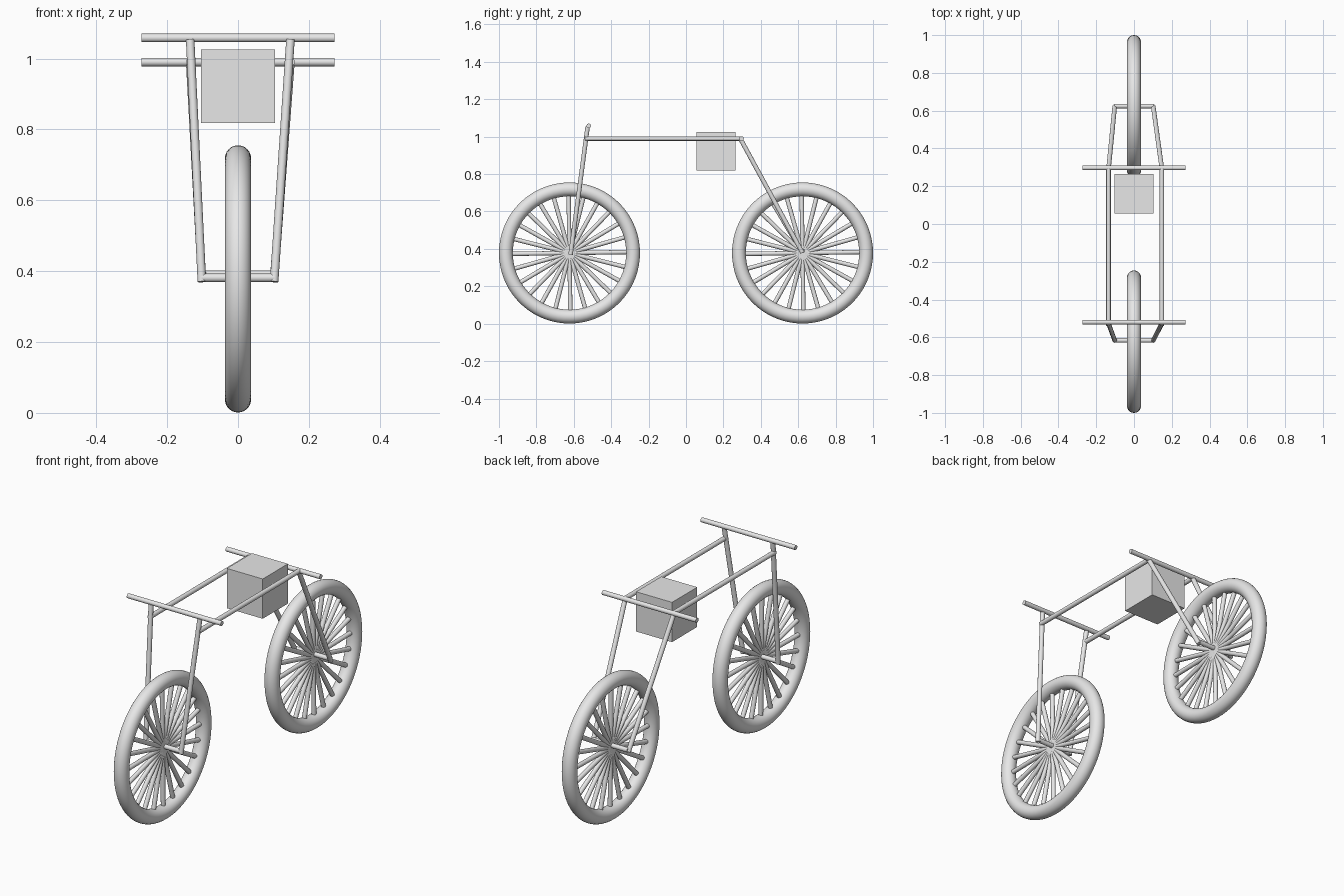
import bpy
import math
from mathutils import Vector

cube = bpy.data.objects.get("Cube")
if cube:
    bpy.data.objects.remove(cube, do_unlink=True)

grey = bpy.data.materials.new("plain grey")
grey.use_nodes = True
grey.diffuse_color = (0.8, 0.8, 0.8, 1)
for node in grey.node_tree.nodes:
    if node.type == 'BSDF_PRINCIPLED':
        node.inputs["Base Color"].default_value = grey.diffuse_color

TUBE = 0.012
AXLE_Y, AXLE_Z = 0.623, 0.378
TYRE_R, TYRE_TUBE = 0.34, 0.037
SPOKES = 24


def finish(name, smooth=True):
    obj = bpy.context.object
    obj.name = name
    obj.data.materials.append(grey)
    if smooth:
        bpy.ops.object.shade_smooth_by_angle(angle=math.radians(40))
    return obj


def rod(name, start, end, radius=TUBE):
    """Round bar between two points."""
    a, b = Vector(start), Vector(end)
    turn = (b - a).to_track_quat('Z', 'Y').to_euler()
    bpy.ops.mesh.primitive_cylinder_add(vertices=24, radius=radius, depth=(b - a).length,
                                        location=(a + b) / 2, rotation=turn)
    return finish(name)


# Wheels: tyre, spokes and axle
for label, y in (("front", -AXLE_Y), ("rear", AXLE_Y)):
    bpy.ops.mesh.primitive_torus_add(major_radius=TYRE_R, minor_radius=TYRE_TUBE,
                                     major_segments=72, minor_segments=24,
                                     location=(0, y, AXLE_Z), rotation=(0, math.pi / 2, 0))
    finish(label + "_tyre")
    for i in range(SPOKES // 2):
        angle = 2 * math.pi * i / SPOKES + 0.015
        reach = Vector((0, math.cos(angle), math.sin(angle))) * 0.306
        hub = Vector((0, y, AXLE_Z))
        rod(f"{label}_spoke_{i + 1}", hub - reach, hub + reach, 0.0115)

rod("front_axle", (-0.103, -0.616, 0.381), (0.103, -0.616, 0.381))
rod("rear_axle", (-0.103, 0.624, 0.39), (0.103, 0.624, 0.39))

# Fork legs, side rails and rear stays
for label, side, top_x in (("right", -1, 0.135), ("left", 1, 0.148)):
    foot, top = side * 0.102, side * top_x
    rod(label + "_fork_leg", (foot, -0.617, 0.37), (top, -0.526, 1.053))
    rod(label + "_side_rail", (top, -0.54, 0.99), (top, 0.295, 0.99))
    rod(label + "_rear_stay", (top, 0.29, 0.99), (foot, 0.622, 0.38))

# Cross bars
rod("handlebar", (-0.272, -0.52, 1.058), (0.272, -0.52, 1.058))
rod("rear_cross_bar", (-0.272, 0.297, 0.99), (0.272, 0.297, 0.99))

# Seat block
bpy.ops.mesh.primitive_cube_add(size=0.208, location=(0, 0.16, 0.922))
finish("seat_block", smooth=False)
